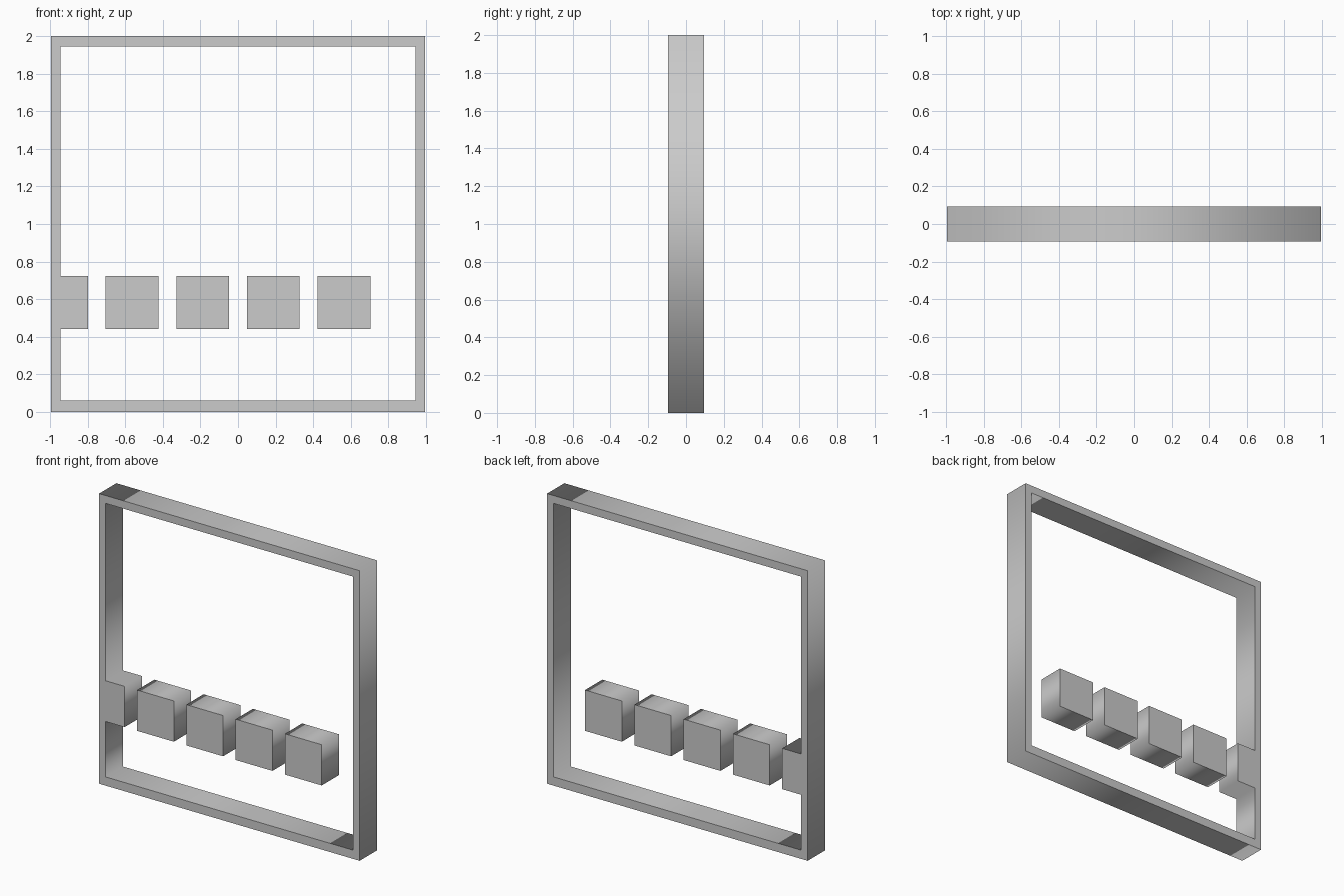
import bpy
import math

if "Cube" in bpy.data.objects:
    bpy.data.objects.remove(bpy.data.objects["Cube"])

HALF_DEPTH = 0.094
Z0, Z1 = 0.442, 0.723      # height band of the blocks
BLOCK, PITCH = 0.281, 0.376


def slab(name, outlines):
    """Filled x-z outlines (inner ones become holes), extruded along y."""
    curve = bpy.data.curves.new(name, 'CURVE')
    curve.dimensions = '2D'
    curve.fill_mode = 'BOTH'
    curve.extrude = HALF_DEPTH
    for points in outlines:
        spline = curve.splines.new('POLY')
        spline.points.add(len(points) - 1)
        for p, (x, z) in zip(spline.points, points):
            p.co = (x, z, 0, 1)
        spline.use_cyclic_u = True
    obj = bpy.data.objects.new(name, curve)
    bpy.context.collection.objects.link(obj)
    obj.rotation_euler.x = math.pi / 2
    bpy.ops.object.select_all(action='DESELECT')
    obj.select_set(True)
    bpy.context.view_layer.objects.active = obj
    bpy.ops.object.convert(target='MESH')
    bpy.ops.object.transform_apply(rotation=True)
    return bpy.context.object


def rect(x0, x1, z0, z1):
    return [(x0, z0), (x1, z0), (x1, z1), (x0, z1)]


# Square frame, its opening notched around the half block on the left post
xi, tab = 0.944, -2.5 * PITCH + BLOCK / 2
opening = [(-xi, 0.06), (xi, 0.06), (xi, 1.946), (-xi, 1.946),
           (-xi, Z1), (tab, Z1), (tab, Z0), (-xi, Z0)]
slab("frame", [rect(-0.994, 0.994, 0, 2), opening])

# Row of four free blocks
for i in range(4):
    cx = (i - 1.5) * PITCH
    slab(f"block_{i + 1}", [rect(cx - BLOCK / 2, cx + BLOCK / 2, Z0, Z1)])
